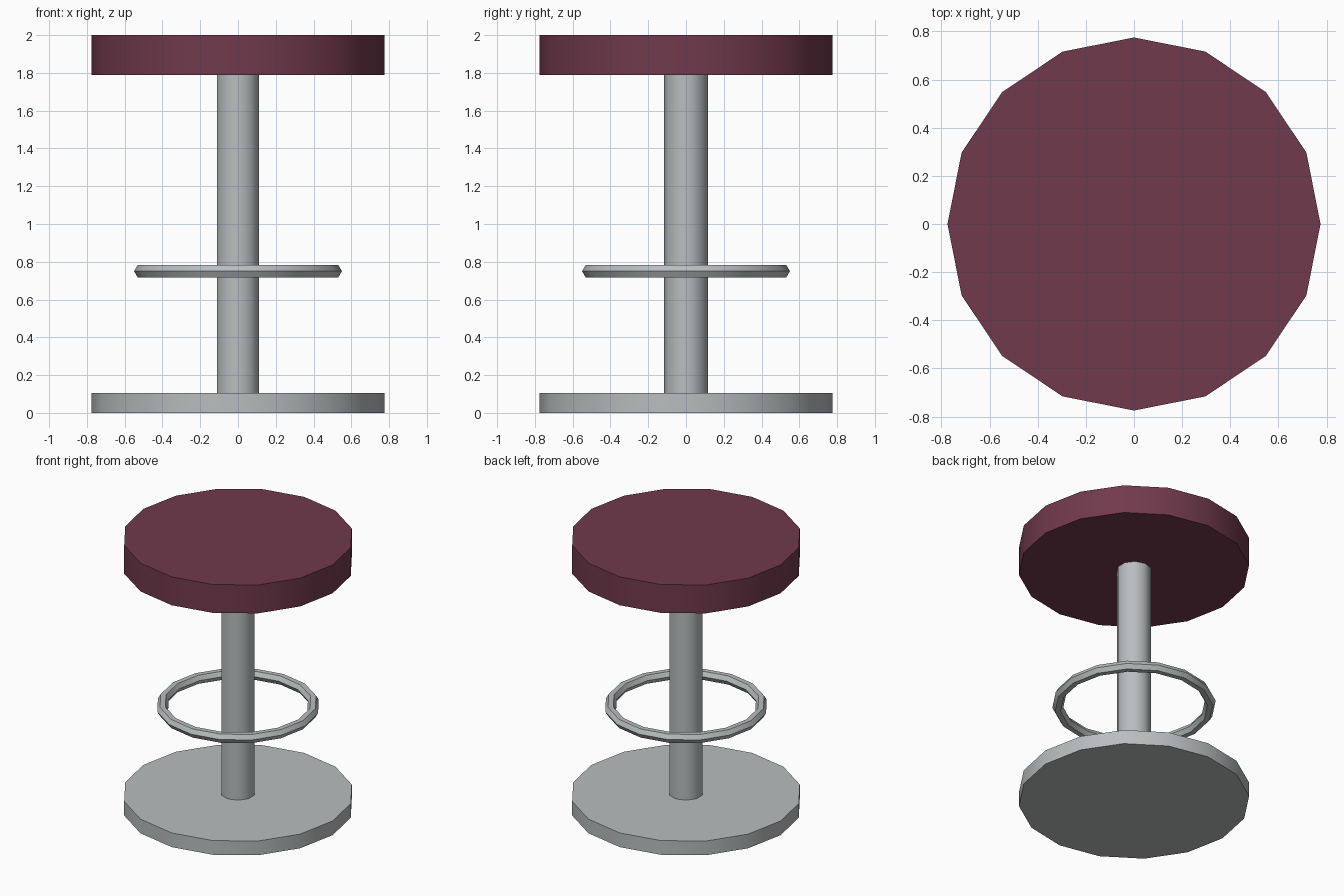
import bpy
import math

cube = bpy.data.objects.get("Cube")
if cube:
    bpy.data.objects.remove(cube, do_unlink=True)


def make_material(name, color):
    mat = bpy.data.materials.new(name)
    mat.use_nodes = True
    mat.diffuse_color = color
    mat.node_tree.nodes["Principled BSDF"].inputs["Base Color"].default_value = color
    return mat


def finish(name, mat):
    """Name, colour and smooth the active object, keeping rims sharp."""
    obj = bpy.context.object
    obj.name = name
    obj.data.name = name
    obj.data.materials.append(mat)
    bpy.ops.object.shade_smooth_by_angle(angle=math.radians(45))
    return obj


def disc(name, mat, sides, radius, bottom, top):
    bpy.ops.mesh.primitive_cylinder_add(
        vertices=sides, radius=radius, depth=top - bottom,
        location=(0, 0, (bottom + top) / 2))
    return finish(name, mat)


maroon = make_material("maroon upholstery", (0.165, 0.042, 0.072, 1))
metal = make_material("grey metal", (0.48, 0.51, 0.52, 1))

# Round foot, central post and thick seat
disc("base", metal, 16, 0.775, 0, 0.105)
disc("column", metal, 10, 0.116, 0.105, 1.79)
disc("seat", maroon, 16, 0.775, 1.79, 2)

# Floating foot ring with a hexagonal section
bpy.ops.mesh.primitive_torus_add(
    major_segments=16, minor_segments=6,
    major_radius=0.513, minor_radius=0.037, location=(0, 0, 0.75))
finish("foot_ring", metal)
